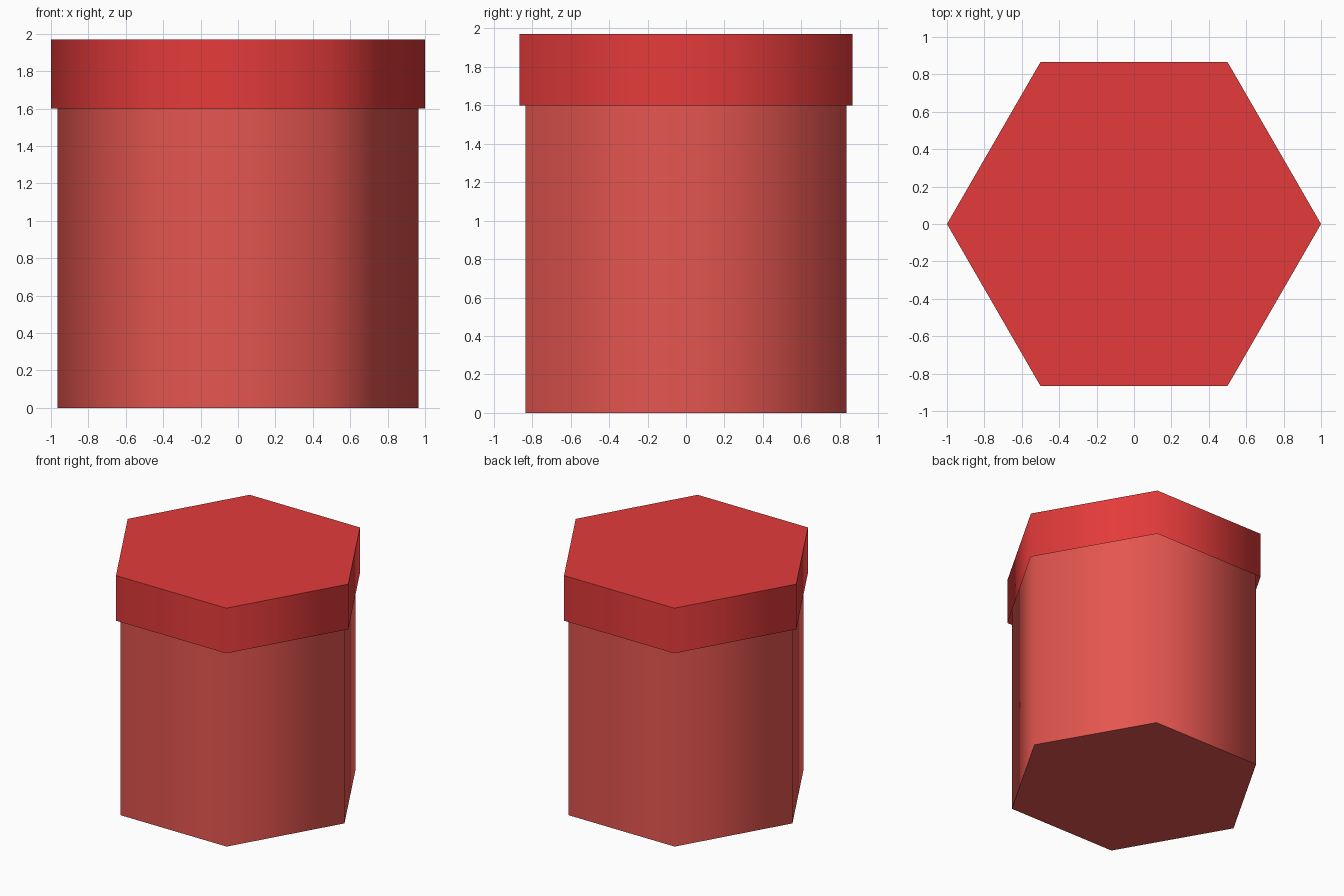
import bpy
import bmesh
import math

if "Cube" in bpy.data.objects:
    bpy.data.objects.remove(bpy.data.objects["Cube"])


def material(name, rgb):
    mat = bpy.data.materials.new(name)
    mat.diffuse_color = (*rgb, 1.0)
    mat.use_nodes = True
    mat.node_tree.nodes["Principled BSDF"].inputs["Base Color"].default_value = mat.diffuse_color
    return mat


def hex_prism(name, radius, z0, z1, mat, open_bottom=False):
    """Six-sided prism with corners on the x axis, smooth around its sides."""
    bm = bmesh.new()
    rings = []
    for z in (z0, z1):
        rings.append([bm.verts.new((radius * math.cos(i * math.pi / 3),
                                    radius * math.sin(i * math.pi / 3), z))
                      for i in range(6)])
    low, high = rings
    for i in range(6):
        j = (i + 1) % 6
        bm.faces.new((low[i], low[j], high[j], high[i]))
    bm.faces.new(high)
    if not open_bottom:
        bm.faces.new(low[::-1])
    mesh = bpy.data.meshes.new(name)
    bm.to_mesh(mesh)
    bm.free()
    mesh.materials.append(mat)
    obj = bpy.data.objects.new(name, mesh)
    bpy.context.collection.objects.link(obj)

    # Smooth across the 60 degree side corners, sharp at the 90 degree rims
    bpy.ops.object.select_all(action='DESELECT')
    obj.select_set(True)
    bpy.context.view_layer.objects.active = obj
    bpy.ops.object.shade_smooth_by_angle(angle=math.radians(75))
    return obj


light_red = material("light_red", (0.78, 0.092, 0.079))
deep_red = material("deep_red", (0.78, 0.043, 0.043))

# Box body, reaching up inside the lid
hex_prism("box_body", 0.965, 0.0, 1.93, light_red)

# Overhanging lid, open underneath
hex_prism("box_lid", 1.0, 1.6, 1.97, deep_red, open_bottom=True)
